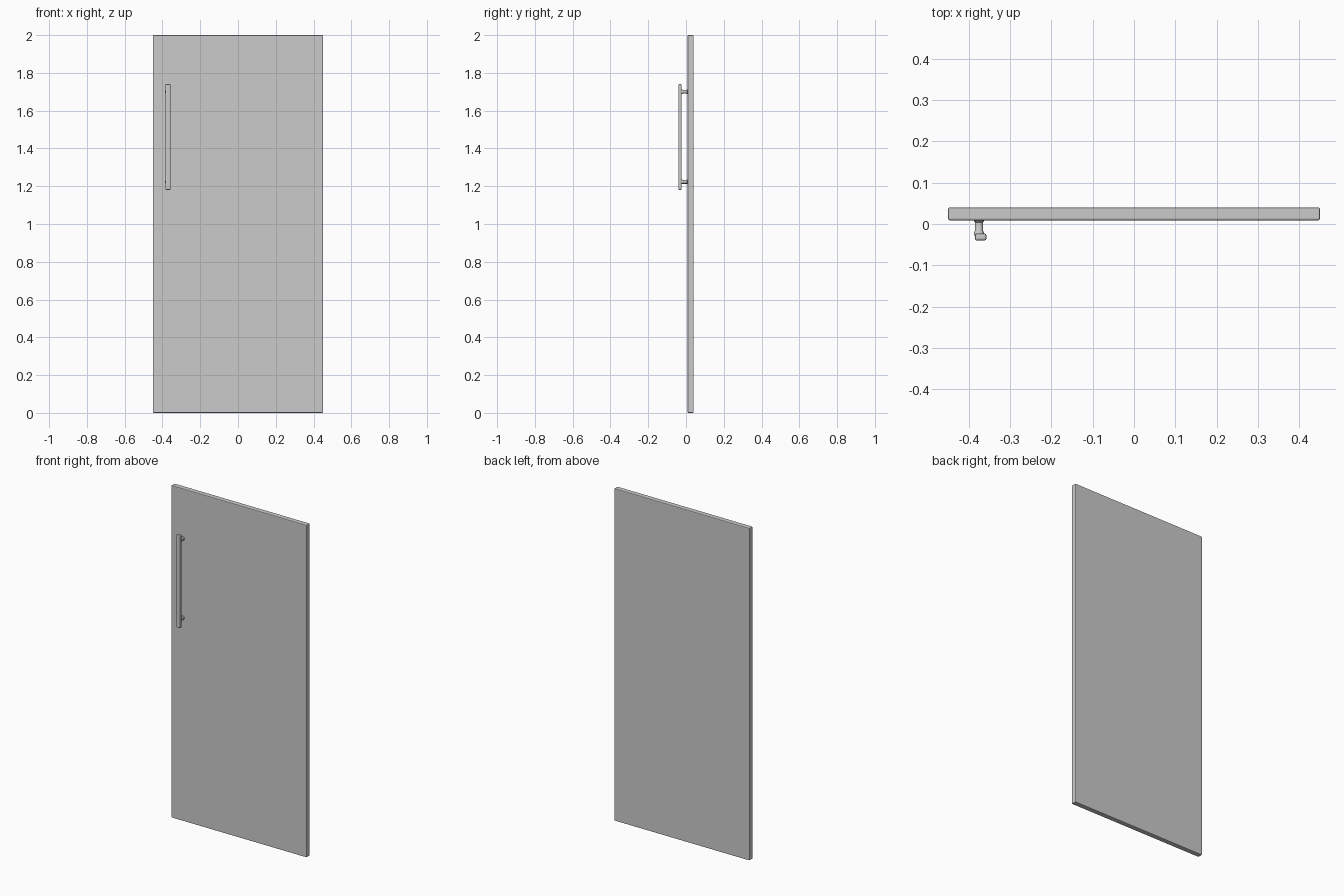
import bpy, bmesh, math
from mathutils import Matrix

if "Cube" in bpy.data.objects:
    bpy.data.objects.remove(bpy.data.objects["Cube"])


def make_object(name, bm, smooth=False):
    bmesh.ops.recalc_face_normals(bm, faces=bm.faces)
    mesh = bpy.data.meshes.new(name)
    bm.to_mesh(mesh)
    bm.free()
    ob = bpy.data.objects.new(name, mesh)
    bpy.context.collection.objects.link(ob)
    if smooth:
        bpy.ops.object.select_all(action='DESELECT')
        bpy.context.view_layer.objects.active = ob
        ob.select_set(True)
        bpy.ops.object.shade_smooth_by_angle(angle=math.radians(35))
    return ob


def bevelled_box(name, lo, hi, bevel, segments):
    size = [h - l for l, h in zip(lo, hi)]
    mid = [(h + l) / 2 for l, h in zip(lo, hi)]
    bm = bmesh.new()
    bmesh.ops.create_cube(bm, size=1, matrix=Matrix.Translation(mid) @ Matrix.Diagonal((*size, 1)))
    bmesh.ops.bevel(bm, geom=bm.edges[:], offset=bevel, segments=segments,
                    profile=0.5, affect='EDGES')
    return make_object(name, bm)


def turned_post(name, x, z, profile, sides=16):
    # Profile of (radius, y) spun round an axis along y
    bm = bmesh.new()
    rings = []
    for r, y in profile:
        rings.append([bm.verts.new((x + r * math.cos(a), y, z + r * math.sin(a)))
                      for a in (2 * math.pi * i / sides for i in range(sides))])
    for a, b in zip(rings, rings[1:]):
        for i in range(sides):
            j = (i + 1) % sides
            bm.faces.new((a[i], a[j], b[j], b[i]))
    bm.faces.new(rings[0])
    bm.faces.new(rings[-1])
    return make_object(name, bm, smooth=True)


# Door slab with slightly softened edges
bevelled_box("door_panel", (-0.45, 0.009, 0.0), (0.45, 0.04, 2.0), 0.004, 2)

# Upright pull bar
bevelled_box("handle_bar", (-0.385, -0.04, 1.181), (-0.357, -0.023, 1.741), 0.005, 2)

# Two standoffs, each with a base flange, joining the bar to the door
post_profile = [(0.0125, 0.011), (0.0125, 0.007), (0.0100, 0.004),
                (0.0100, -0.017), (0.0120, -0.020), (0.0120, -0.028)]
for label, z in (("upper", 1.70), ("lower", 1.223)):
    turned_post(f"handle_post_{label}", -0.375, z, post_profile)
